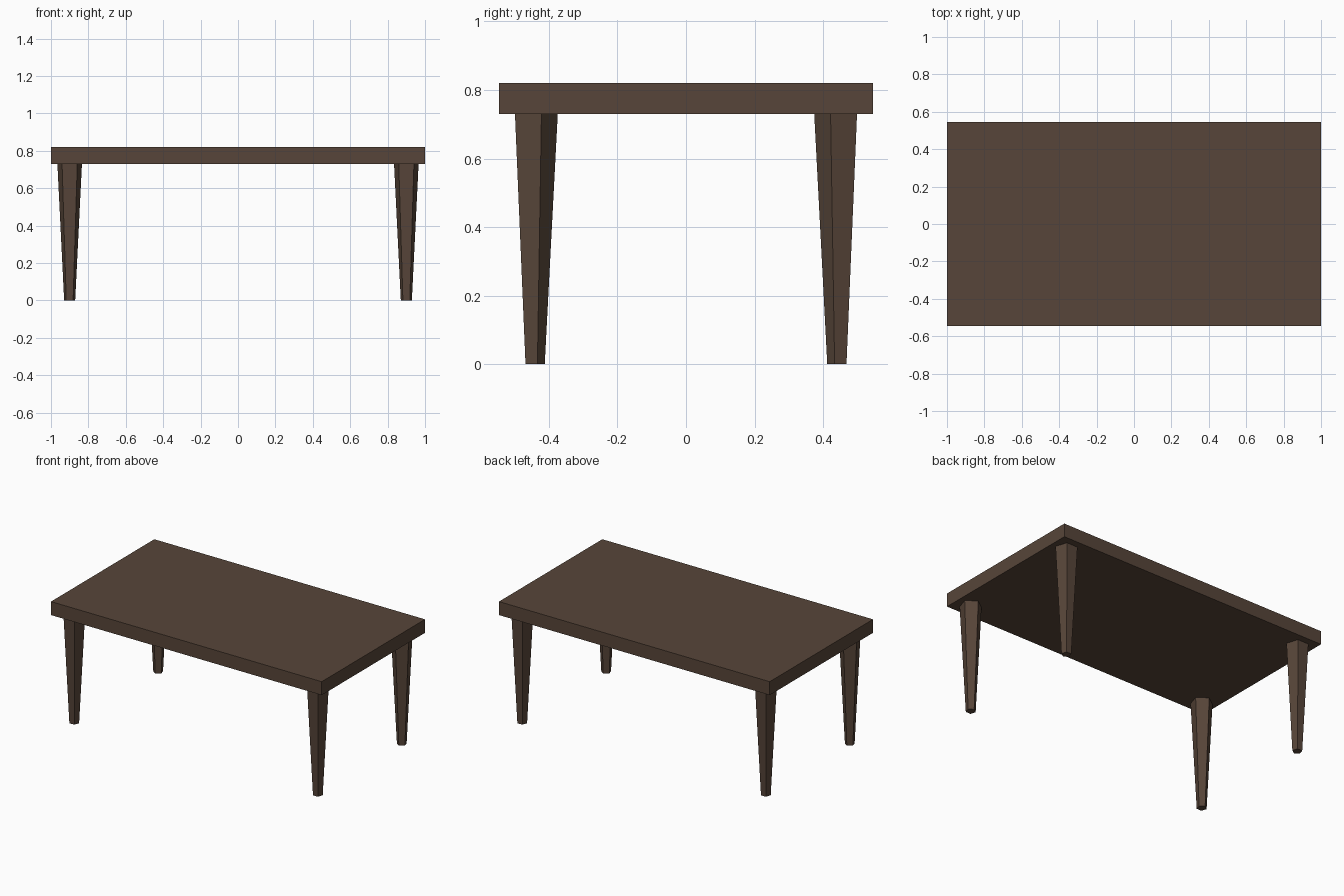
import bpy
import math

if "Cube" in bpy.data.objects:
    bpy.data.objects.remove(bpy.data.objects["Cube"])

wood = bpy.data.materials.new("dark brown wood")
wood.diffuse_color = (0.096, 0.060, 0.041, 1)
wood.use_nodes = True
wood.node_tree.nodes["Principled BSDF"].inputs["Base Color"].default_value = wood.diffuse_color

# Table top slab
Z0, Z1 = 0.73, 0.82
bpy.ops.mesh.primitive_cube_add(size=1, location=(0, 0, (Z0 + Z1) / 2))
top = bpy.context.object
top.name = "table_top"
top.scale = (2.0, 1.09, Z1 - Z0)
bpy.ops.object.transform_apply(location=False, rotation=False, scale=True)
top.data.materials.append(wood)


def make_leg(name, x, y, side):
    """Tapered five-sided leg, with a flat face outwards and a corner inwards."""
    r_foot, r_top = 0.031, 0.069
    verts = []
    for r, z in ((r_foot, 0.0), (r_top, Z0)):
        for i in range(5):
            a = -side * math.pi / 2 + i * math.tau / 5
            verts.append((r * math.cos(a), r * math.sin(a), z))
    faces = [(i, (i + 1) % 5, 5 + (i + 1) % 5, 5 + i) for i in range(5)]
    faces += [(4, 3, 2, 1, 0), (5, 6, 7, 8, 9)]
    mesh = bpy.data.meshes.new(name)
    mesh.from_pydata(verts, [], faces)
    mesh.materials.append(wood)
    leg = bpy.data.objects.new(name, mesh)
    leg.location = (x, y, 0)
    bpy.context.collection.objects.link(leg)


# Four legs, one near each corner
for sy, fb in ((-1, "front"), (1, "back")):
    for sx, lr in ((-1, "left"), (1, "right")):
        make_leg(f"{fb}_{lr}_leg", sx * 0.9, sy * 0.443, sy)
